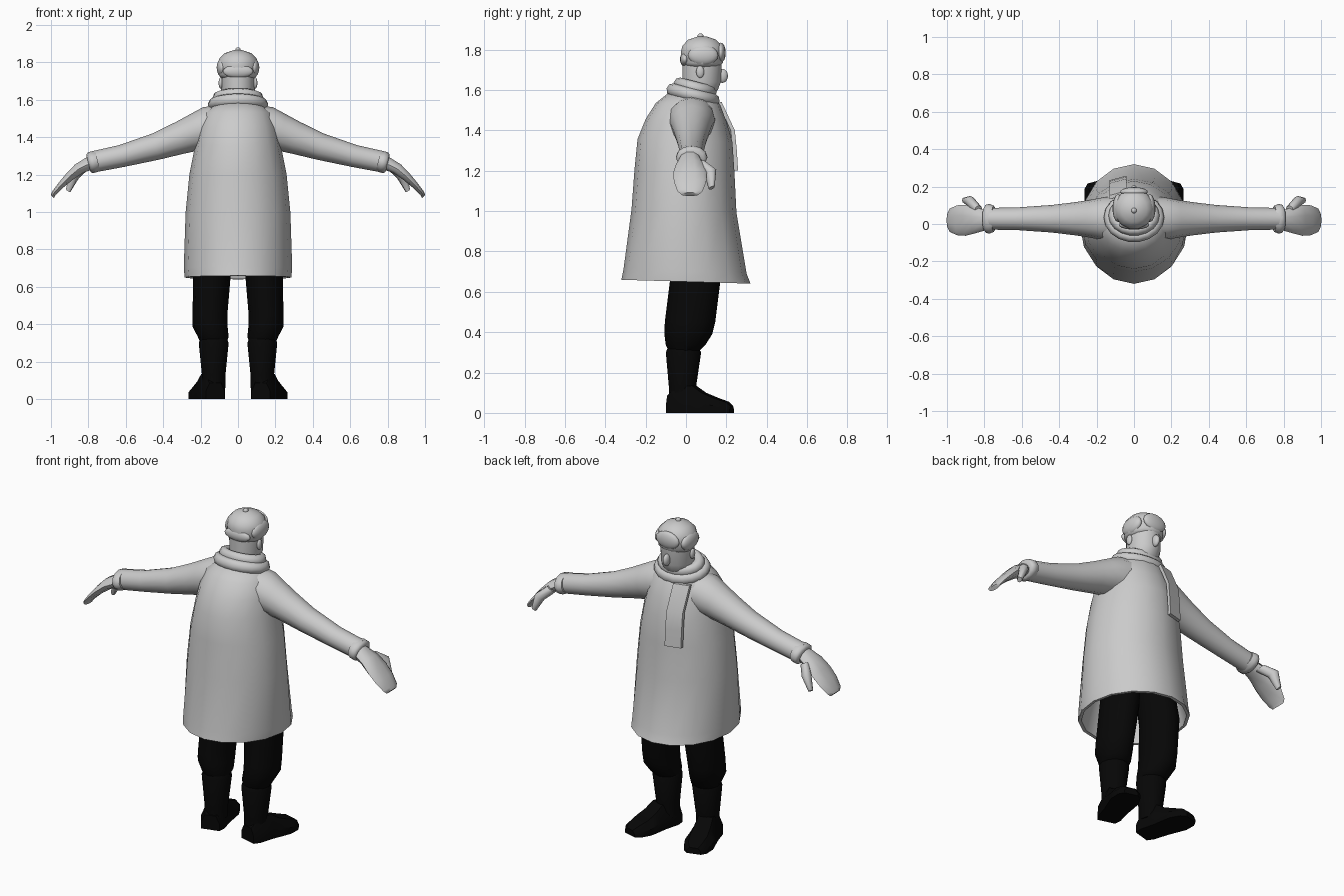
import bpy, bmesh, math
from mathutils import Vector

cube = bpy.data.objects.get("Cube")
if cube:
    bpy.data.objects.remove(cube, do_unlink=True)


def material(name, value):
    mat = bpy.data.materials.new(name)
    mat.use_nodes = True
    color = (value, value, value, 1)
    mat.diffuse_color = color
    mat.node_tree.nodes["Principled BSDF"].inputs["Base Color"].default_value = color
    return mat


GREY = material("light grey", 0.6)
BLACK = material("black", 0.002)


def finish(ob, name, mat, angle):
    """Name, colour and shade one part."""
    ob.name = name
    ob.data.materials.append(mat)
    bpy.ops.object.select_all(action='DESELECT')
    ob.select_set(True)
    bpy.context.view_layer.objects.active = ob
    bpy.ops.object.shade_smooth_by_angle(angle=math.radians(angle))


def circle(count):
    angles = [math.tau * i / count for i in range(count)]
    return [(math.cos(a), math.sin(a)) for a in angles]


def loft(name, rings, mat, profile, angle=50):
    """Skin a profile along rings given as (centre, first half axis, second half axis)."""
    bm = bmesh.new()
    loops = [[bm.verts.new(Vector(centre) + Vector(across) * u + Vector(up) * v) for u, v in profile]
             for centre, across, up in rings]
    count = len(profile)
    for low, high in zip(loops, loops[1:]):
        for i in range(count):
            j = (i + 1) % count
            bm.faces.new((low[i], low[j], high[j], high[i]))
    bm.faces.new(loops[0])
    bm.faces.new(loops[-1])
    bmesh.ops.recalc_face_normals(bm, faces=bm.faces)
    mesh = bpy.data.meshes.new(name)
    bm.to_mesh(mesh)
    bm.free()
    ob = bpy.data.objects.new(name, mesh)
    bpy.context.collection.objects.link(ob)
    finish(ob, name, mat, angle)


def stack(name, rows, mat, sides, tilt=0):
    """Upright loft from rows of (z, middle x, half width, back y, front y)."""
    rings = []
    for z, middle, half, back, front in rows:
        depth = (front - back) / 2
        rings.append(((middle, (back + front) / 2, z), (half, 0, 0), (0, depth, -tilt * depth)))
    loft(name, rings, mat, circle(sides), angle=60)


def ball(name, location, scale):
    bpy.ops.mesh.primitive_uv_sphere_add(segments=14, ring_count=8, radius=1, location=location)
    ob = bpy.context.object
    ob.scale = scale
    finish(ob, name, GREY, angle=60)


def wrap(name, location, width, depth):
    """One turn of the scarf, sloping down to the front."""
    bpy.ops.mesh.primitive_torus_add(location=location, rotation=(-.25, 0, 0), major_radius=1,
                                     minor_radius=.032 / width, major_segments=18, minor_segments=8)
    ob = bpy.context.object
    ob.scale = (width, depth, width)
    finish(ob, name, GREY, angle=60)


# Long flared coat, hollow under the hem: z, half width, back, front
coat_rows = [(1, .2, -.2, .2), (.65, .27, -.3, .3), (.65, .285, -.32, .32), (.7, .29, -.31, .3),
             (1, .28, -.27, .25), (1.2, .26, -.255, .24), (1.35, .23, -.24, .23),
             (1.45, .21, -.2, .2), (1.53, .18, -.15, .17), (1.58, .12, -.09, .13)]
stack("coat", [(z, 0, half, back, front) for z, half, back, front in coat_rows], GREY, sides=16, tilt=.03)

# Scarf wrapped twice round the neck, with one hanging end
wrap("scarf_lower_wrap", (0, .035, 1.575), width=.13, depth=.11)
wrap("scarf_upper_wrap", (0, .045, 1.61), width=.105, depth=.085)
square = [(-1, -1), (1, -1), (1, 1), (-1, 1)]
tail_path = [(.155, 1.54), (.22, 1.4), (.23, 1.3), (.236, 1.2)]
loft("scarf_tail", [((-.085, y, z), (.045, .012, 0), (0, .01, 0)) for y, z in tail_path], GREY, square, angle=30)

# Head and nose: z, half width, front
head_rows = [(1.54, .07, .11), (1.6, .08, .16), (1.64, .09, .175), (1.75, .09, .18)]
stack("head", [(z, 0, half, -.02, front) for z, half, front in head_rows], GREY, sides=14)
ball("nose", (0, .18, 1.67), (.018, .028, .035))

# Fur hat with turned-up flaps: z, half width
hat_rows = [(1.715, .09), (1.735, .105), (1.79, .108), (1.82, .1), (1.85, .07), (1.866, .02)]
stack("hat_crown", [(z, 0, half, .08 - half, .08 + half) for z, half in hat_rows], GREY, sides=14)
ball("hat_front_flap", (0, .172, 1.785), (.075, .025, .05))
ball("hat_back_flap", (0, -.005, 1.752), (.083, .025, .036))
ball("hat_button", (0, .072, 1.866), (.015, .015, .015))

# Boot outline with a flat sole
sole = [(-1, 0), (1, 0), (1, .5), (.6, 1), (-.6, 1), (-1, .5)]

for side, s in (("left", 1), ("right", -1)):
    # Ear and hat flap
    ball(side + "_ear", (s * .092, .07, 1.69), (.012, .02, .03))
    ball(side + "_hat_flap", (s * .085, .085, 1.772), (.03, .075, .05))

    # Sleeve: distance out, height, radius
    sleeve_rows = [(.06, 1.46, .115), (.16, 1.45, .11), (.23, 1.427, .097), (.31, 1.397, .085),
                   (.44, 1.35, .07), (.62, 1.3, .058), (.78, 1.267, .055)]
    loft(side + "_sleeve", [((s * x, .028, z), (0, r * 1.05, 0), (s * r / 4, 0, r))
                            for x, z, r in sleeve_rows], GREY, circle(12))

    # Soft cuff round the end of the sleeve: distance out, radius
    cuff_rows = [(.75, .05), (.77, .056), (.79, .055), (.8, .045)]
    loft(side + "_cuff", [((s * x, .028, 1.48 - .275 * x), (0, r * 1.4, 0), (s * r / 4, 0, r))
                          for x, r in cuff_rows], GREY, circle(12))

    # Mitten, thinning towards the tip: distance out, height, half width
    mitten_rows = [(.78, 1.265, .05), (.85, 1.232, .07), (.9, 1.19, .083), (.945, 1.145, .08),
                   (.985, 1.1, .063), (.993, 1.083, .045)]
    mitten = []
    for x, z, half in mitten_rows:
        thin = .03 - .1 * (x - .78)
        mitten.append(((s * x, .02, z), (0, half, 0), (s * thin, 0, thin)))
    loft(side + "_mitten", mitten, GREY, circle(10))
    thumb_rows = [(.83, .07, 1.235, .028), (.875, .12, 1.195, .03), (.908, .127, 1.115, .015)]
    loft(side + "_thumb", [((s * x, y, z), (0, r, r / 3), (s * r * .8, 0, r / 2))
                           for x, y, z, r in thumb_rows], GREY, circle(8))

    # Trousers bloused over a tall boot: z, middle, half width, back, front
    trouser_rows = [(.95, .1, .09, -.09, .15), (.65, .14, .1, -.08, .17), (.45, .15, .093, -.105, .145),
                    (.39, .15, .094, -.107, .13), (.335, .133, .083, -.1, .095), (.3, .13, .07, -.08, .06)]
    stack(side + "_trouser_leg", [(z, s * middle, *rest) for z, middle, *rest in trouser_rows], BLACK, sides=12)
    shaft_rows = [(.325, .07, -.09, .06), (.3, .08, -.1, .075), (.13, .063, -.085, .05), (.06, .063, -.085, .05)]
    stack(side + "_boot_shaft", [(z, s * .13, *rest) for z, *rest in shaft_rows], BLACK, sides=12)

    # Foot turned slightly outwards: distance from heel, half width, height
    foot_rows = [(0, .052, .085), (.04, .066, .125), (.13, .068, .135), (.18, .074, .1),
                 (.24, .08, .075), (.3, .065, .055), (.325, .04, .035)]
    forward = Vector((s * .27, .96, 0))
    across = Vector((forward.y, -forward.x, 0))
    heel = Vector((s * .122, -.085, 0))
    loft(side + "_boot_foot", [(heel + forward * reach, across * half, (0, 0, height))
                               for reach, half, height in foot_rows], BLACK, sole, angle=35)
